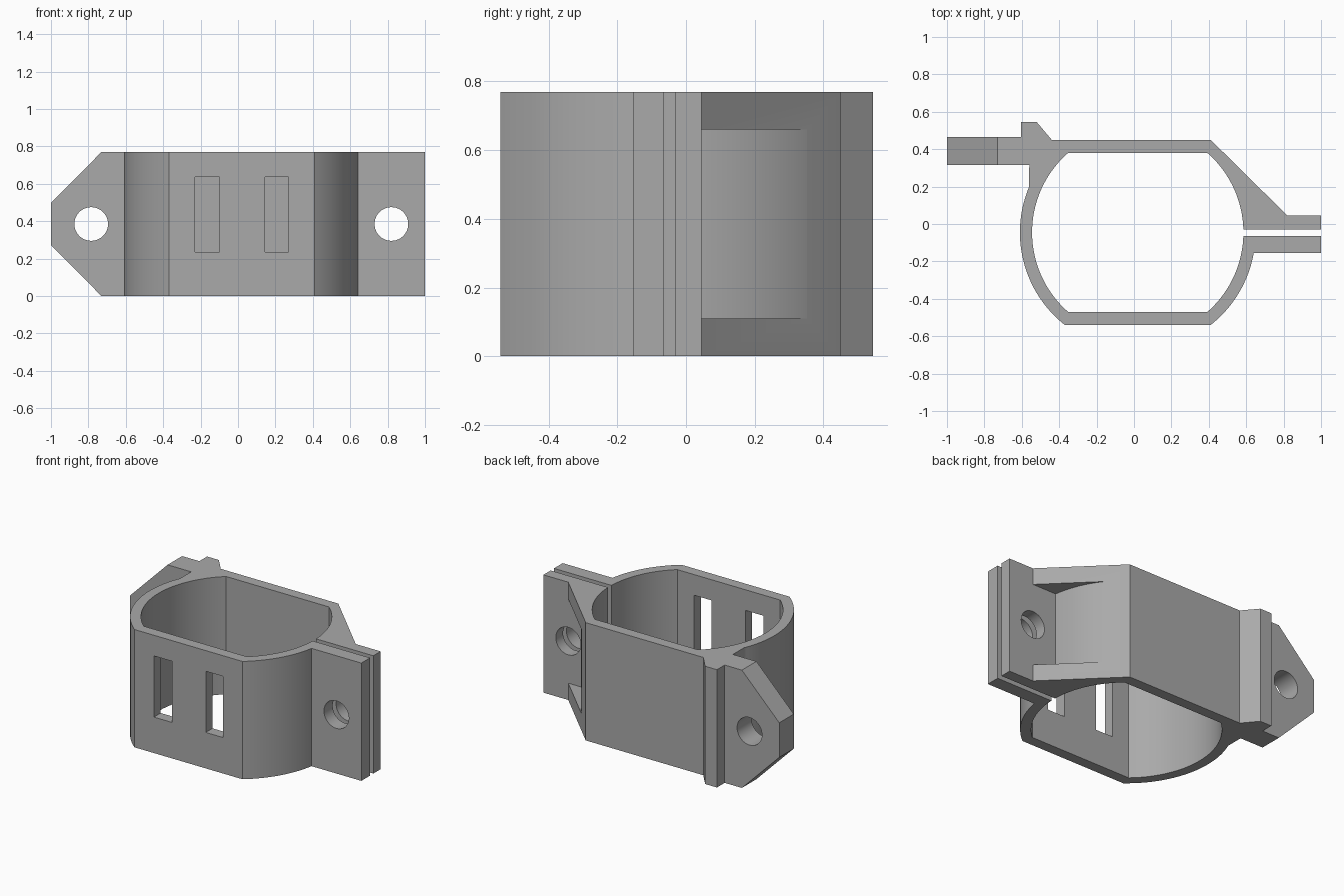
import bpy
import bmesh
from math import asin, sin, cos, pi, radians
from mathutils import Vector

if "Cube" in bpy.data.objects:
    bpy.data.objects.remove(bpy.data.objects["Cube"], do_unlink=True)

HEIGHT = 0.77
CX, CY = 0.02, -0.045          # ring centre
R_IN, R_OUT = 0.565, 0.63
FLAT_IN, FLAT_OUT = 0.425, 0.495   # half depth between the flat walls
MID = HEIGHT / 2

grey = bpy.data.materials.new("plain grey")
grey.use_nodes = True
colour = (0.4, 0.4, 0.4, 1)
grey.diffuse_color = colour
grey.node_tree.nodes["Principled BSDF"].inputs["Base Color"].default_value = colour


def arc(r, a, b, steps=32):
    return [(CX + r * cos(a + (b - a) * i / steps),
             CY + r * sin(a + (b - a) * i / steps)) for i in range(steps + 1)]


def angle_at(r, y):
    return asin((y - CY) / r)


def prism(name, points, start, sweep):
    """Extrude a closed outline of 3D points along the sweep vector."""
    bm = bmesh.new()
    face = bm.faces.new([bm.verts.new(Vector(p) + Vector(start)) for p in points])
    out = bmesh.ops.extrude_face_region(bm, geom=[face])
    moved = [v for v in out["geom"] if isinstance(v, bmesh.types.BMVert)]
    bmesh.ops.translate(bm, vec=sweep, verts=moved)
    bmesh.ops.recalc_face_normals(bm, faces=bm.faces)
    mesh = bpy.data.meshes.new(name)
    bm.to_mesh(mesh)
    bm.free()
    mesh.materials.append(grey)
    obj = bpy.data.objects.new(name, mesh)
    bpy.context.collection.objects.link(obj)
    return obj


def plan_prism(name, outline, z0, z1):
    return prism(name, [(x, y, 0) for x, y in outline], (0, 0, z0), (0, 0, z1 - z0))


def front_prism(name, outline, y0, y1):
    return prism(name, [(x, 0, z) for x, z in outline], (0, y0, 0), (0, y1 - y0, 0))


def cut(body, cutter):
    cutter.hide_render = True
    bpy.context.view_layer.objects.active = body
    mod = body.modifiers.new("cut", "BOOLEAN")
    mod.operation = "DIFFERENCE"
    mod.solver = "EXACT"
    mod.object = cutter
    bpy.ops.object.modifier_apply(modifier=mod.name)
    bpy.data.objects.remove(cutter, do_unlink=True)


# Split ring with clamp flanges, gusset and side tab as one plan outline
corner_in = asin(FLAT_IN / R_IN)
corner_out = asin(FLAT_OUT / R_OUT)
outline = arc(R_IN, angle_at(R_IN, -0.03), corner_in)
outline += arc(R_IN, pi - corner_in, pi + corner_in, 48)
outline += arc(R_IN, -corner_in, angle_at(R_IN, -0.065))
outline += [(1, -0.065), (1, -0.155)]
outline += arc(R_OUT, angle_at(R_OUT, -0.155), -corner_out)
outline += arc(R_OUT, pi + corner_out, pi - angle_at(R_OUT, 0.2), 48)
outline += [(-0.56, 0.315), (-1, 0.315), (-1, 0.465), (-0.605, 0.465),
            (-0.605, 0.545), (-0.52, 0.545), (-0.44, 0.45), (0.41, 0.45),
            (0.82, 0.045), (1, 0.045), (1, -0.03)]
body = plan_prism("clamp_body", outline, 0, HEIGHT)

# Pocket between the upper and lower gusset
pocket = arc(R_OUT, angle_at(R_OUT, 0.045), radians(40))
pocket += [(0.6, 0.5), (1.1, 0.5), (1.1, 0.045)]
cut(body, plan_prism("pocket_cutter", pocket, 0.11, 0.66))

# Bolt holes through the tab and the flanges
for x, y0, y1 in ((-0.785, 0.2, 0.6), (0.82, -0.3, 0.2)):
    circle = [(x + 0.09 * cos(2 * pi * i / 48), MID + 0.09 * sin(2 * pi * i / 48))
              for i in range(48)]
    cut(body, front_prism("hole_cutter", circle, y0, y1))

# Strap slots in the front wall
for x0, x1 in ((-0.23, -0.10), (0.145, 0.27)):
    slot = [(x0, 0.235), (x1, 0.235), (x1, 0.635), (x0, 0.635)]
    cut(body, front_prism("slot_cutter", slot, -0.7, -0.3))

# Sloped corners of the side tab, mirrored about mid height
for side in (-1, 1):
    corner = [(-1, MID + side * 0.113), (-0.73, MID + side * MID),
              (-0.73, MID + side * 0.6), (-1.2, MID + side * 0.6),
              (-1.2, MID + side * 0.113)]
    cut(body, front_prism("corner_cutter", corner, 0.2, 0.6))

bpy.ops.object.select_all(action="DESELECT")
body.select_set(True)
bpy.context.view_layer.objects.active = body
bpy.ops.object.shade_smooth_by_angle(angle=radians(25))
